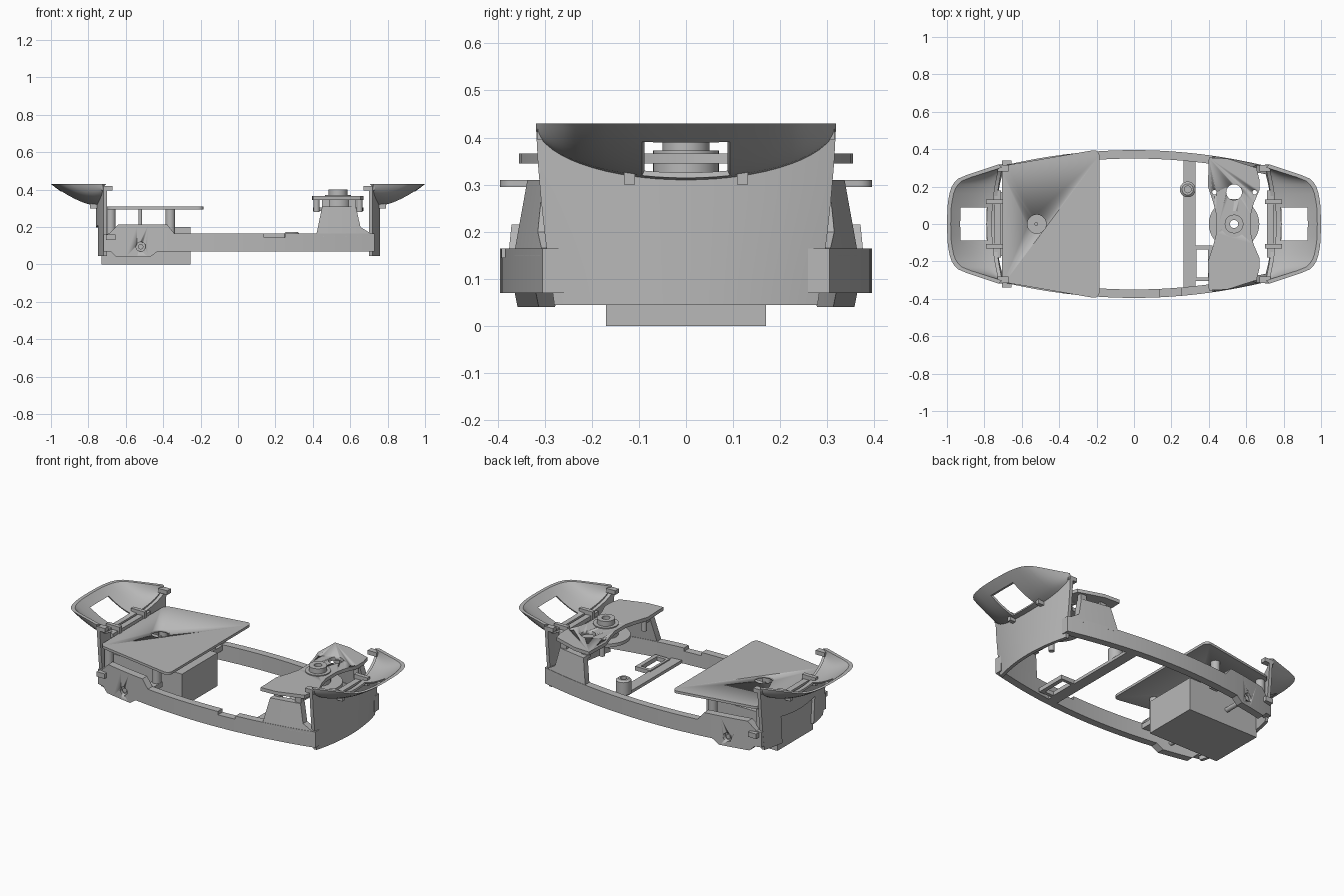
import bpy, bmesh, math
from mathutils import Matrix, Vector

if "Cube" in bpy.data.objects:
    bpy.data.objects.remove(bpy.data.objects["Cube"], do_unlink=True)

grey = bpy.data.materials.new("plain grey")
grey.use_nodes = True
grey.diffuse_color = (0.48, 0.48, 0.48, 1)
grey.node_tree.nodes["Principled BSDF"].inputs["Base Color"].default_value = grey.diffuse_color


def finish(name, bm, smooth=False):
    bmesh.ops.recalc_face_normals(bm, faces=bm.faces)
    mesh = bpy.data.meshes.new(name)
    bm.to_mesh(mesh)
    bm.free()
    mesh.materials.append(grey)
    obj = bpy.data.objects.new(name, mesh)
    bpy.context.collection.objects.link(obj)
    if smooth:
        bpy.ops.object.select_all(action='DESELECT')
        obj.select_set(True)
        bpy.context.view_layer.objects.active = obj
        bpy.ops.object.shade_smooth_by_angle(angle=math.radians(30))
    return obj


def box(name, x0, x1, y0, y1, z0, z1):
    bm = bmesh.new()
    bmesh.ops.create_cube(bm, size=1)
    for v in bm.verts:
        v.co = ((x0 + x1) / 2 + v.co.x * (x1 - x0), (y0 + y1) / 2 + v.co.y * (y1 - y0),
                (z0 + z1) / 2 + v.co.z * (z1 - z0))
    return finish(name, bm)


def cylinder(name, x, y, r, z0, z1, turn=None):
    bm = bmesh.new()
    bmesh.ops.create_cone(bm, cap_ends=True, segments=32, radius1=r, radius2=r, depth=z1 - z0)
    if turn:
        bm.transform(turn)
    bm.transform(Matrix.Translation((x, y, (z0 + z1) / 2)))
    return finish(name, bm, True)


def lathe(name, x, y, profile):
    # closed (radius, height) loop turned around a vertical axis
    bm = bmesh.new()
    n, k = 40, len(profile)
    rings = [[bm.verts.new((x + r * math.cos(a), y + r * math.sin(a), z)) for r, z in profile]
             for a in (math.tau * i / n for i in range(n))]
    for i in range(n):
        for j in range(k):
            a, b = rings[i], rings[(i + 1) % n]
            bm.faces.new((a[j], b[j], b[(j + 1) % k], a[(j + 1) % k]))
    return finish(name, bm, True)


def prism(name, pts, z0, z1, radius=0.0):
    # flat outline with rounded corners, raised to a thickness
    bm = bmesh.new()
    face = bm.faces.new([bm.verts.new((x, y, z0)) for x, y in pts])
    up = bmesh.ops.extrude_face_region(bm, geom=[face])
    bmesh.ops.translate(bm, vec=(0, 0, z1 - z0),
                        verts=[g for g in up["geom"] if isinstance(g, bmesh.types.BMVert)])
    if radius:
        edges = [e for e in bm.edges if abs(e.verts[0].co.z - e.verts[1].co.z) > 0.001]
        bmesh.ops.bevel(bm, geom=edges, offset=radius, segments=6, profile=0.5, affect='EDGES')
    return finish(name, bm, True)


def cut(obj, cutters):
    for c in cutters:
        mod = obj.modifiers.new("cut", 'BOOLEAN')
        mod.object, mod.operation, mod.solver = c, 'DIFFERENCE', 'EXACT'
    mesh = bpy.data.meshes.new_from_object(obj.evaluated_get(bpy.context.evaluated_depsgraph_get()))
    obj.modifiers.clear()
    obj.data = mesh
    for c in cutters:
        bpy.data.objects.remove(c, do_unlink=True)


def lerp(x, table):
    for (a, p), (b, q) in zip(table, table[1:]):
        if x <= b:
            return p + (q - p) * max(0, x - a) / (b - a)
    return table[-1][1]


def shell(name, fn, us, vs, skip=lambda u, v: False):
    # thick curved sheet; fn(u, v, inner) gives a point on either skin
    bm = bmesh.new()
    skins = [[[bm.verts.new(fn(u, v, k)) for v in vs] for u in us] for k in (0, 1)]
    partner = {a: b for ra, rb in zip(*skins) for a, b in zip(ra, rb)}
    outer = []
    for i in range(len(us) - 1):
        for j in range(len(vs) - 1):
            if skip((us[i] + us[i + 1]) / 2, (vs[j] + vs[j + 1]) / 2):
                continue
            for g in skins:
                f = bm.faces.new((g[i][j], g[i + 1][j], g[i + 1][j + 1], g[i][j + 1]))
                if g is skins[0]:
                    outer.append(f)
    for e in [e for f in outer for e in f.edges if len(e.link_faces) == 1]:
        a, b = e.verts
        bm.faces.new((a, b, partner[b], partner[a]))
    bmesh.ops.delete(bm, geom=[v for v in bm.verts if not v.link_faces], context='VERTS')
    return finish(name, bm, True)


# End bumpers: bowed wall with an open scoop on top
RIM = [(0, 1.0), (0.1, 0.997), (0.16, 0.988), (0.2, 0.975), (0.23, 0.955), (0.25, 0.93), (0.32, 0.72)]
half = [0.0, 0.1, 0.2, 0.291, 0.4, 0.53, 0.62, 0.7, 0.76, 0.82, 0.88, 0.94, 0.975, 0.995]
SPAN = [-s for s in reversed(half[1:])] + half


def wall_x(s):
    return 0.76 - 0.04 * s * s


def crease(s):
    return 0.43 - 0.12 * math.sqrt(1 - s * s)


for side, sign in (("left", 1), ("right", -1)):
    def scoop(s, v, inner):
        y = 0.32 * s
        x0, x1 = wall_x(s), lerp(abs(y), RIM)
        z = crease(s)
        x = x0 + (x1 - 0.02 * inner - x0) * v
        z = z + 0.013 * inner * (1 - v) * (1 - s * s) + (0.43 - z) * v ** 1.6
        return Vector((sign * x, y * (1 - 0.05 * inner), z))

    def wall(s, t, inner):
        z = 0.045 + (crease(s) - 0.045) * t
        width = 0.32 - 0.04 * ((0.43 - z) / 0.39) ** 1.5
        return Vector((sign * (wall_x(s) - 0.02 * inner), width * s, z))

    shell(side + "_scoop", scoop, SPAN, [0, 0.125, 0.25, 0.37, 0.5, 0.64, 0.77, 0.85, 0.93, 1],
          lambda s, v: abs(s) < 0.291 and 0.125 < v < 0.77)
    shell(side + "_bumper_wall", wall, SPAN, [0, 0.2, 0.4, 0.58, 0.8, 1],
          lambda s, t: sign < 0 and abs(s) < 0.53 and t < 0.58)

    def end_box(name, x0, x1, y0, y1, z0, z1):
        a, b = sorted((sign * x0, sign * x1))
        box(side + name, a, b, y0, y1, z0, z1)

    end_box("_bumper_bar", 0.71, 0.745, -0.18, 0.18, 0.3, 0.325)
    for m in (-1, 1):
        end_box("_bumper_prong", 0.7, 0.79, m * 0.12 - 0.012, m * 0.12 + 0.012, 0.3, 0.35)
        end_box("_bumper_clip", 0.67, 0.73, m * 0.298 - 0.017, m * 0.298 + 0.017, 0.395, 0.42)


# Bowed side rails and leaning towers
def strip(name, m, tops, bots, lean=0.0, thick=0.045):
    xs = sorted({x for x, z in tops + bots} |
                {tops[0][0] + (tops[-1][0] - tops[0][0]) * i / 24 for i in range(25)})
    bm = bmesh.new()
    prev = None
    for x in xs:
        y = 0.395 - 0.17 * x * x
        zt, zb = lerp(x, tops), lerp(x, bots)
        yt = y - lean * (zt - zb)
        ring = [bm.verts.new((x, m * a, z)) for a, z in
                ((y, zb), (yt, zt), (yt - thick, zt), (y - thick, zb))]
        if prev:
            for j in range(4):
                bm.faces.new((prev[j], ring[j], ring[(j + 1) % 4], prev[(j + 1) % 4]))
        else:
            bm.faces.new(ring)
        prev = ring
    bm.faces.new(prev)
    return finish(name, bm, True)


for side, m in (("front", -1), ("back", 1)):
    bump = [(-0.72, 0.16), (-0.69, 0.165), (-0.64, 0.215), (-0.38, 0.215), (-0.34, 0.165)]
    notch = [(0.139, 0.165), (0.14, 0.145), (0.25, 0.145), (0.251, 0.165)] if m < 0 else []
    rail = strip(side + "_rail", m, bump + notch + [(0.73, 0.165)],
                 [(-0.72, 0.07), (-0.68, 0.07), (-0.65, 0.04), (-0.47, 0.04), (-0.43, 0.07), (0.73, 0.07)])
    turn = Matrix.Rotation(math.pi / 2, 4, 'X')
    cut(rail, [cylinder("cutter", -0.52, m * 0.36, 0.025, 0.065, 0.125, turn)])
    cylinder(side + "_box_pin", -0.52, m * 0.25, 0.014, 0.005, 0.185, turn)
    strip(side + "_tower", m, [(0.42, 0.165), (0.45, 0.31), (0.63, 0.31), (0.655, 0.2), (0.71, 0.166)],
          [(0.42, 0.15), (0.71, 0.15)], lean=0.15, thick=0.04)
    for x in (0.47, 0.61):
        box(side + "_tower_post", x - 0.02, x + 0.02, m * 0.285 - 0.015, m * 0.285 + 0.015, 0.29, 0.35)
    for x in (-0.68, -0.362):
        cylinder(side + "_platform_post", x, m * 0.26, 0.026, 0.15, 0.3)
        box(side + "_post_foot", x - 0.026, x + 0.026, *sorted((m * 0.24, m * 0.34)), 0.13, 0.16)

# Hanging box and main platform
box("hanging_box", -0.73, -0.255, -0.17, 0.17, 0, 0.2)
platform = prism("main_platform", [(-0.705, -0.31), (-0.185, -0.4), (-0.185, 0.4), (-0.705, 0.31)],
                 0.295, 0.31, 0.035)
cut(platform, [cylinder("cutter", -0.52, 0, 0.05, 0.25, 0.35)])
cylinder("platform_pin", -0.522, 0, 0.01, 0.19, 0.297)

# Small deck with waist, holes and central boss
edge = [(0.625, 0.05), (0.64, 0.11), (0.67, 0.18), (0.67, 0.24), (0.655, 0.3), (0.5, 0.35),
        (0.4, 0.355), (0.395, 0.2), (0.425, 0.11), (0.44, 0.05)]
deck = prism("small_deck", edge + [(x, -y) for x, y in reversed(edge)], 0.345, 0.366)
cut(deck, [cylinder("cutter", x, y, r, 0.3, 0.4) for x, y, r in
           ((0.535, 0.17, 0.042), (0.43, 0.17, 0.012), (0.645, 0.17, 0.012), (0.535, 0, 0.022))])
lathe("lower_disc", 0.535, 0, [(0.022, 0.285), (0.135, 0.285), (0.135, 0.305), (0.022, 0.305)])
lathe("deck_boss", 0.535, 0, [(0.022, 0.305), (0.07, 0.305), (0.07, 0.372), (0.05, 0.372),
                              (0.05, 0.402), (0.022, 0.402)])
for x in (0.42, 0.65):
    for y in (-0.2, 0.2):
        cylinder("deck_pin", x, y, 0.016, 0.28, 0.35)

# Low crossbar with socket post and square frame
box("crossbar", 0.265, 0.33, -0.36, 0.36, 0.07, 0.088)
lathe("socket_post", 0.287, 0.185, [(0.018, 0.088), (0.042, 0.088), (0.042, 0.165), (0.03, 0.175),
                                    (0.018, 0.175)])
frame = box("square_frame", 0.32, 0.42, -0.305, -0.115, 0.07, 0.095)
cut(frame, [box("cutter", 0.335, 0.395, -0.285, -0.135, 0, 0.2)])
